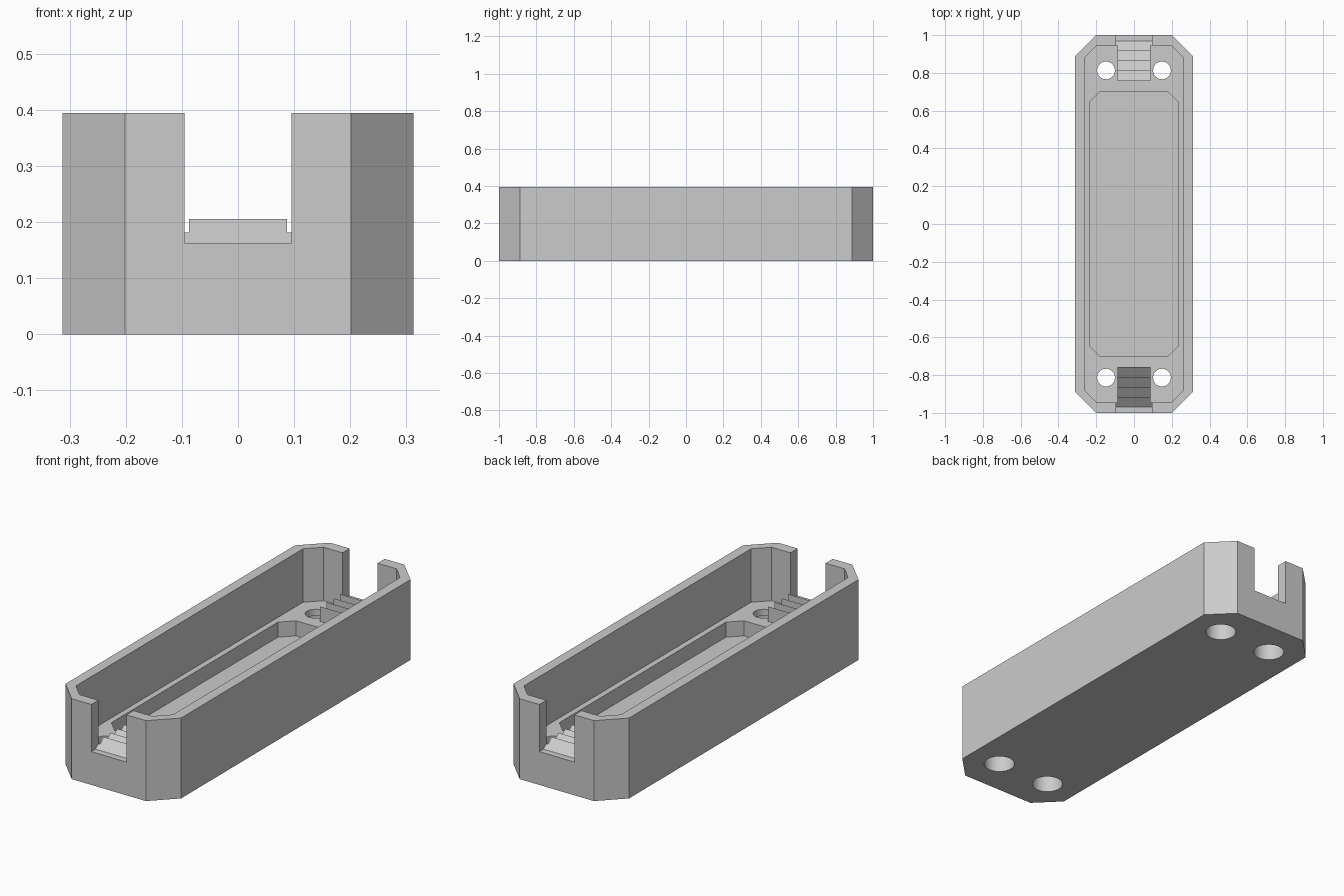
import bpy
import bmesh

cube = bpy.data.objects.get("Cube")
if cube:
    bpy.data.objects.remove(cube, do_unlink=True)

grey = bpy.data.materials.new("plain_grey")
grey.use_nodes = True
colour = (0.6, 0.6, 0.6, 1)
grey.diffuse_color = colour
grey.node_tree.nodes["Principled BSDF"].inputs["Base Color"].default_value = colour

FLOOR, SILL, HEIGHT = 0.132, 0.163, 0.394
INNER_Y = 0.945      # inner face of the end walls


def extrude(name, points, offset):
    """Solid made by sweeping a flat outline along an offset."""
    bm = bmesh.new()
    face = bm.faces.new([bm.verts.new(p) for p in points])
    moved = bmesh.ops.extrude_face_region(bm, geom=[face])["geom"]
    bmesh.ops.translate(bm, vec=offset,
                        verts=[v for v in moved if isinstance(v, bmesh.types.BMVert)])
    bmesh.ops.recalc_face_normals(bm, faces=bm.faces)
    mesh = bpy.data.meshes.new(name)
    bm.to_mesh(mesh)
    bm.free()
    mesh.materials.append(grey)
    obj = bpy.data.objects.new(name, mesh)
    bpy.context.collection.objects.link(obj)
    return obj


def octagon(name, x, y, cut, bottom, top):
    """Upright box with its four vertical corners cut off."""
    quarter = [(x, y - cut), (x - cut, y)]
    half = quarter + [(-a, b) for a, b in reversed(quarter)]
    outline = half + [(-a, -b) for a, b in half]
    return extrude(name, [(a, b, bottom) for a, b in outline], (0, 0, top - bottom))


def cylinder(name, x, y, radius, bottom, top):
    bpy.ops.mesh.primitive_cylinder_add(vertices=40, radius=radius, depth=top - bottom,
                                        location=(x, y, (top + bottom) / 2))
    obj = bpy.context.object
    obj.name = name
    obj.data.materials.append(grey)
    return obj


def cut(target, cutter):
    cutter.hide_render = True
    bpy.context.view_layer.objects.active = target
    mod = target.modifiers.new("cut", "BOOLEAN")
    mod.operation = "DIFFERENCE"
    mod.solver = "EXACT"
    mod.object = cutter
    bpy.ops.object.modifier_apply(modifier=mod.name)
    bpy.data.objects.remove(cutter, do_unlink=True)


# Tray body with its cavity, recessed pocket and open ends
body = octagon("tray_body", 0.313, 1, 0.112, 0, HEIGHT)
cut(body, octagon("cavity", 0.263, INNER_Y, 0.066, FLOOR, 0.5))
cut(body, octagon("pocket", 0.235, 0.702, 0.058, 0.058, 0.25))
for side in (-1, 1):
    outline = [(-0.095, 0.9 * side, SILL), (0.095, 0.9 * side, SILL),
               (0.095, 0.9 * side, 0.5), (-0.095, 0.9 * side, 0.5)]
    cut(body, extrude("cable_notch", outline, (0, 0.2 * side, 0)))

# Screw holes, wider from below
for x in (-0.148, 0.148):
    for y in (-0.813, 0.813):
        cut(body, cylinder("screw_hole", x, y, 0.047, -0.1, 0.3))
        cut(body, cylinder("screw_head_hole", x, y, 0.0715, -0.1, 0.1))

# Cable grip teeth: slopes face outward, steps face inward
START, PITCH, PEAK, BASE = 0.968, 0.0525, 0.205, 0.12
lip_z = SILL + (PEAK - SILL) * (START - INNER_Y) / PITCH
for side, end in ((-1, "front"), (1, "back")):
    profile = [(INNER_Y, BASE), (INNER_Y, lip_z)]
    for i in range(4):
        inner = START - PITCH * (i + 1)
        profile += [(inner, PEAK), (inner, SILL)]
    profile.append((inner, BASE))
    extrude(end + "_grip_teeth", [(-0.087, y * side, z) for y, z in profile], (0.174, 0, 0))
    lip = [(START, BASE), (START, SILL), (INNER_Y, lip_z), (INNER_Y, BASE)]
    extrude(end + "_grip_lip", [(-0.095, y * side, z) for y, z in lip], (0.19, 0, 0))

# Smooth the hole walls only
bpy.ops.object.select_all(action="DESELECT")
body.select_set(True)
bpy.context.view_layer.objects.active = body
bpy.ops.object.shade_smooth_by_angle(angle=0.5)
